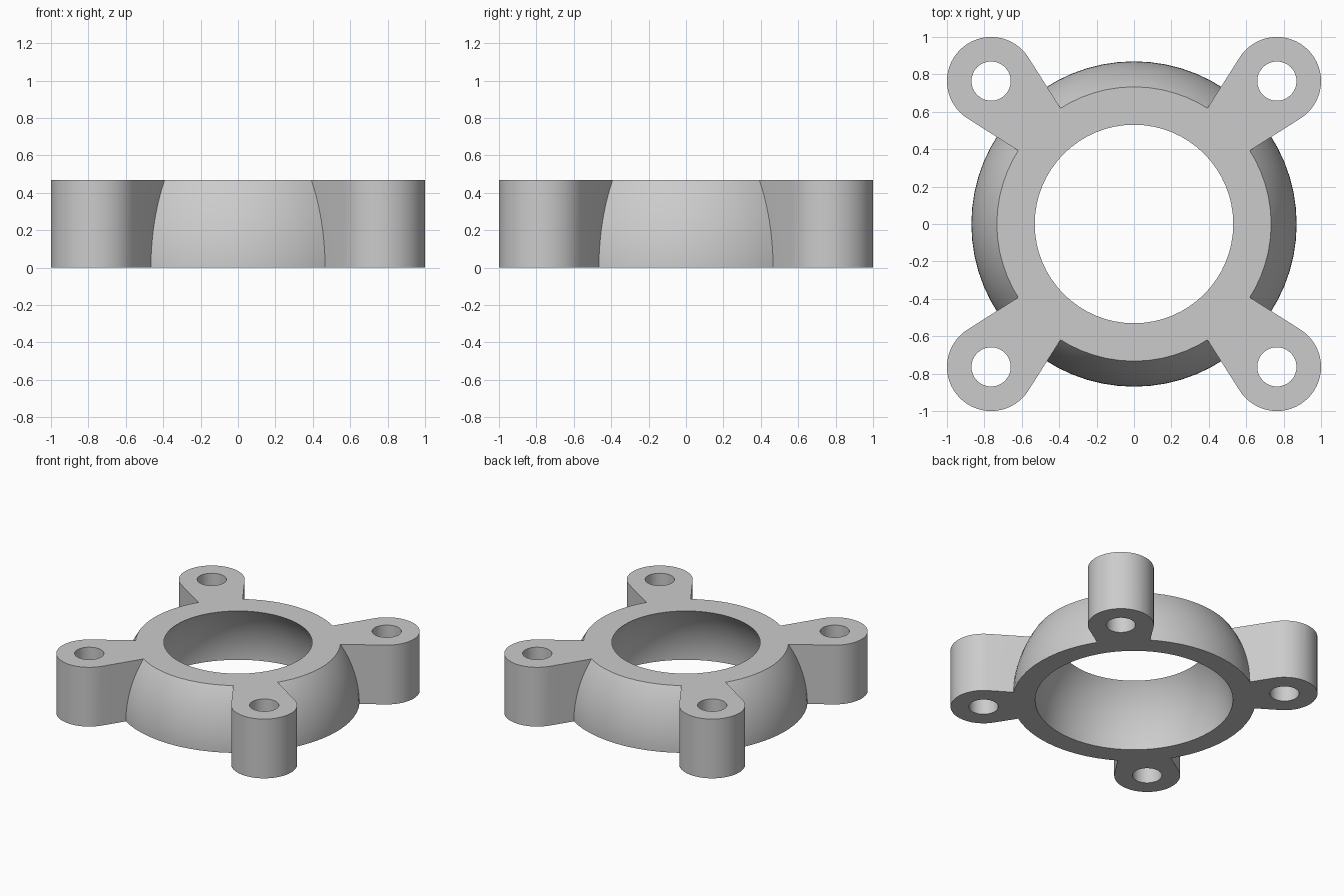
import bpy, bmesh, math
from mathutils import Matrix, Vector

if "Cube" in bpy.data.objects:
    bpy.data.objects.remove(bpy.data.objects["Cube"], do_unlink=True)

HEIGHT = 0.468
OUTER_R, INNER_R = 0.87, 0.708
LUG_R, HOLE_R = 0.236, 0.105
LUG_DIST = 0.764 * math.sqrt(2)
TAPER = math.radians(12.6)

grey = bpy.data.materials.new("light_grey")
grey.use_nodes = True
colour = (0.6, 0.6, 0.6, 1)
grey.diffuse_color = colour
grey.node_tree.nodes["Principled BSDF"].inputs["Base Color"].default_value = colour


def make_object(name, bm):
    bmesh.ops.recalc_face_normals(bm, faces=bm.faces)
    mesh = bpy.data.meshes.new(name)
    bm.to_mesh(mesh)
    bm.free()
    mesh.materials.append(grey)
    obj = bpy.data.objects.new(name, mesh)
    bpy.context.collection.objects.link(obj)
    return obj


def prism(name, outline, low, high):
    bm = bmesh.new()
    face = bm.faces.new([bm.verts.new((x, y, low)) for x, y in outline])
    top = bmesh.ops.extrude_face_region(bm, geom=[face])["geom"]
    bmesh.ops.translate(bm, vec=(0, 0, high - low),
                        verts=[v for v in top if isinstance(v, bmesh.types.BMVert)])
    return make_object(name, bm)


def sphere_zone(name, radius, low, high, steps=14, segments=64):
    """Solid slice of a ball between two heights."""
    bm = bmesh.new()
    a, b = math.asin(low / radius), math.asin(high / radius)
    rings = []
    for i in range(steps + 1):
        t = a + (b - a) * i / steps
        r, z = radius * math.cos(t), radius * math.sin(t)
        rings.append([bm.verts.new((r * math.cos(math.tau * k / segments),
                                    r * math.sin(math.tau * k / segments), z))
                      for k in range(segments)])
    for lower, upper in zip(rings, rings[1:]):
        for k in range(segments):
            n = (k + 1) % segments
            bm.faces.new((lower[k], lower[n], upper[n], upper[k]))
    bm.faces.new(rings[0][::-1])
    bm.faces.new(rings[-1])
    return make_object(name, bm)


def combine(target, tool, operation):
    mod = target.modifiers.new(operation.lower(), "BOOLEAN")
    mod.operation, mod.solver, mod.object = operation, "EXACT", tool
    bpy.context.view_layer.update()
    bpy.context.view_layer.objects.active = target
    bpy.ops.object.modifier_apply(modifier=mod.name)
    bpy.data.objects.remove(tool, do_unlink=True)


# Domed ring body, made over-tall and trimmed later
ring = sphere_zone("mounting_ring", OUTER_R, -0.07, HEIGHT + 0.07)

# Teardrop lug outline: round end tangent to two tapering sides
start = 0.6
end_angle = math.pi / 2 + TAPER
tangent_u = LUG_DIST + LUG_R * math.cos(end_angle)
tangent_v = LUG_R * math.sin(end_angle)
root_v = tangent_v - (tangent_u - start) * math.tan(TAPER)
outline = [(start, -root_v)]
for i in range(33):
    a = -end_angle + 2 * end_angle * i / 32
    outline.append((LUG_DIST + LUG_R * math.cos(a), LUG_R * math.sin(a)))
outline.append((start, root_v))
hole = [(LUG_DIST + HOLE_R * math.cos(math.tau * i / 32),
         HOLE_R * math.sin(math.tau * i / 32)) for i in range(32)]

# Four lugs on the diagonals
turns = [Matrix.Rotation(math.pi / 4 + k * math.pi / 2, 2) for k in range(4)]
for turn in turns:
    lug = prism("lug", [turn @ Vector(p) for p in outline], -0.05, HEIGHT + 0.05)
    combine(ring, lug, "UNION")

# Hollow, bolt holes, and flat top and bottom
combine(ring, sphere_zone("hollow", INNER_R, -0.1, HEIGHT + 0.1), "DIFFERENCE")
for turn in turns:
    bore = prism("bolt_hole", [turn @ Vector(p) for p in hole], -0.2, HEIGHT + 0.2)
    combine(ring, bore, "DIFFERENCE")
slab = prism("trim_slab", [(-2, -2), (2, -2), (2, 2), (-2, 2)], 0, HEIGHT)
combine(ring, slab, "INTERSECT")

# One material, smooth curves with sharp rims
ring.data.materials.clear()
ring.data.materials.append(grey)
bpy.ops.object.select_all(action="DESELECT")
ring.select_set(True)
bpy.context.view_layer.objects.active = ring
bpy.ops.object.shade_smooth_by_angle(angle=math.radians(30))
